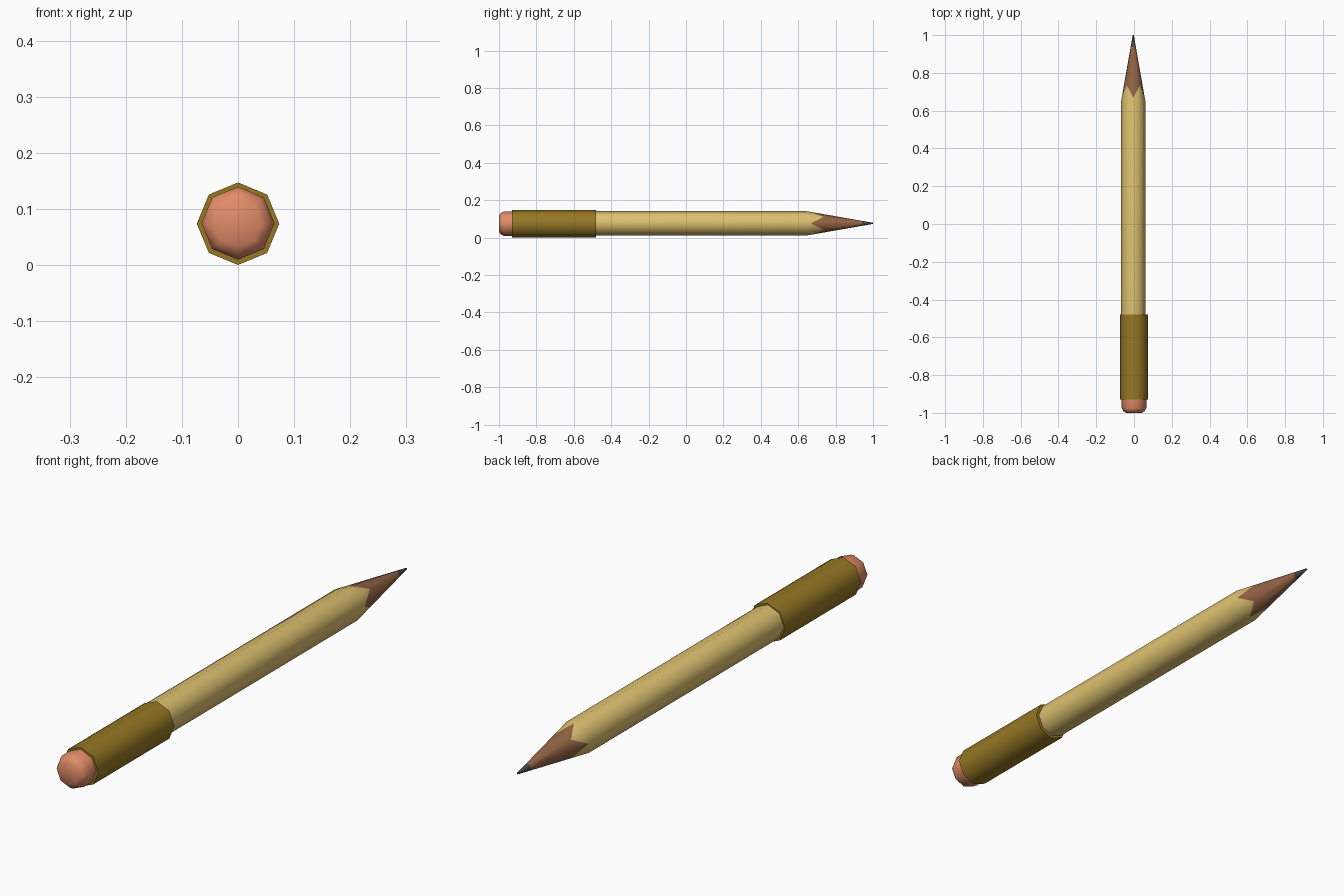
import bpy, bmesh, math

if "Cube" in bpy.data.objects:
    bpy.data.objects.remove(bpy.data.objects["Cube"])

N = 8  # octagonal pencil, corners pointing straight up and sideways


def srgb(r, g, b):
    f = lambda c: ((c / 255 + 0.055) / 1.055) ** 2.4 if c > 10 else c / 255 / 12.92
    return (f(r), f(g), f(b), 1.0)


def material(name, rgb):
    m = bpy.data.materials.new(name)
    m.diffuse_color = srgb(*rgb)
    m.use_nodes = True
    m.node_tree.nodes["Principled BSDF"].inputs["Base Color"].default_value = m.diffuse_color
    return m


paint = material("yellow paint", (222, 194, 112))
wood = material("bare wood", (150, 101, 70))
lead = material("graphite", (74, 68, 70))
brass = material("dull brass", (150, 120, 36))
rubber = material("pink rubber", (226, 140, 104))


def loft(name, rings, centre, mats, bands=None):
    """Rings are (y, radius) or functions of the corner index; bands give a material per span."""
    bm = bmesh.new()
    loops = []
    for ring in rings:
        loop = []
        for i in range(N):
            y, r = ring(i) if callable(ring) else ring
            a = 2 * math.pi * i / N
            loop.append(bm.verts.new((centre[0] + r * math.cos(a), y, centre[1] + r * math.sin(a))))
        loops.append(loop)
    for k in range(len(loops) - 1):
        p, q = loops[k], loops[k + 1]
        for i in range(N):
            j = (i + 1) % N
            f = bm.faces.new((p[i], p[j], q[j], q[i]))
            f.material_index = bands[k] if bands else 0
    bm.faces.new(loops[0])
    bm.faces.new(loops[-1]).material_index = bands[-1] if bands else 0
    bmesh.ops.recalc_face_normals(bm, faces=bm.faces)
    me = bpy.data.meshes.new(name)
    bm.to_mesh(me)
    bm.free()
    for m in mats:
        me.materials.append(m)
    ob = bpy.data.objects.new(name, me)
    bpy.context.collection.objects.link(ob)
    bpy.ops.object.select_all(action='DESELECT')
    ob.select_set(True)
    bpy.context.view_layer.objects.active = ob
    bpy.ops.object.shade_smooth_by_angle(angle=math.radians(55))
    return ob


R, Y0, TIP = 0.065, 0.645, 0.003
cone = lambda y: R + (TIP - R) * (y - Y0) / (1 - Y0)


def zigzag(i):
    # scalloped paint edge, alternating from corner to corner along the sharpened cone
    y = 0.735 if i % 2 else 0.668
    return y, cone(y)


# painted shaft, sharpened wood and lead
loft("pencil_body", [(-0.5, R), (Y0, R), zigzag, (0.94, cone(0.94)), (1.0, TIP)],
     (-0.004, 0.0765), [paint, wood, lead], [0, 0, 1, 2])

# metal sleeve
loft("ferrule", [(-0.93, 0.0735), (-0.48, 0.0735)], (0, 0.0735), [brass])

# eraser with a rounded end
loft("eraser", [(-0.92, 0.065), (-0.975, 0.065), (-0.99, 0.057), (-1.0, 0.042)],
     (0, 0.0745), [rubber])
